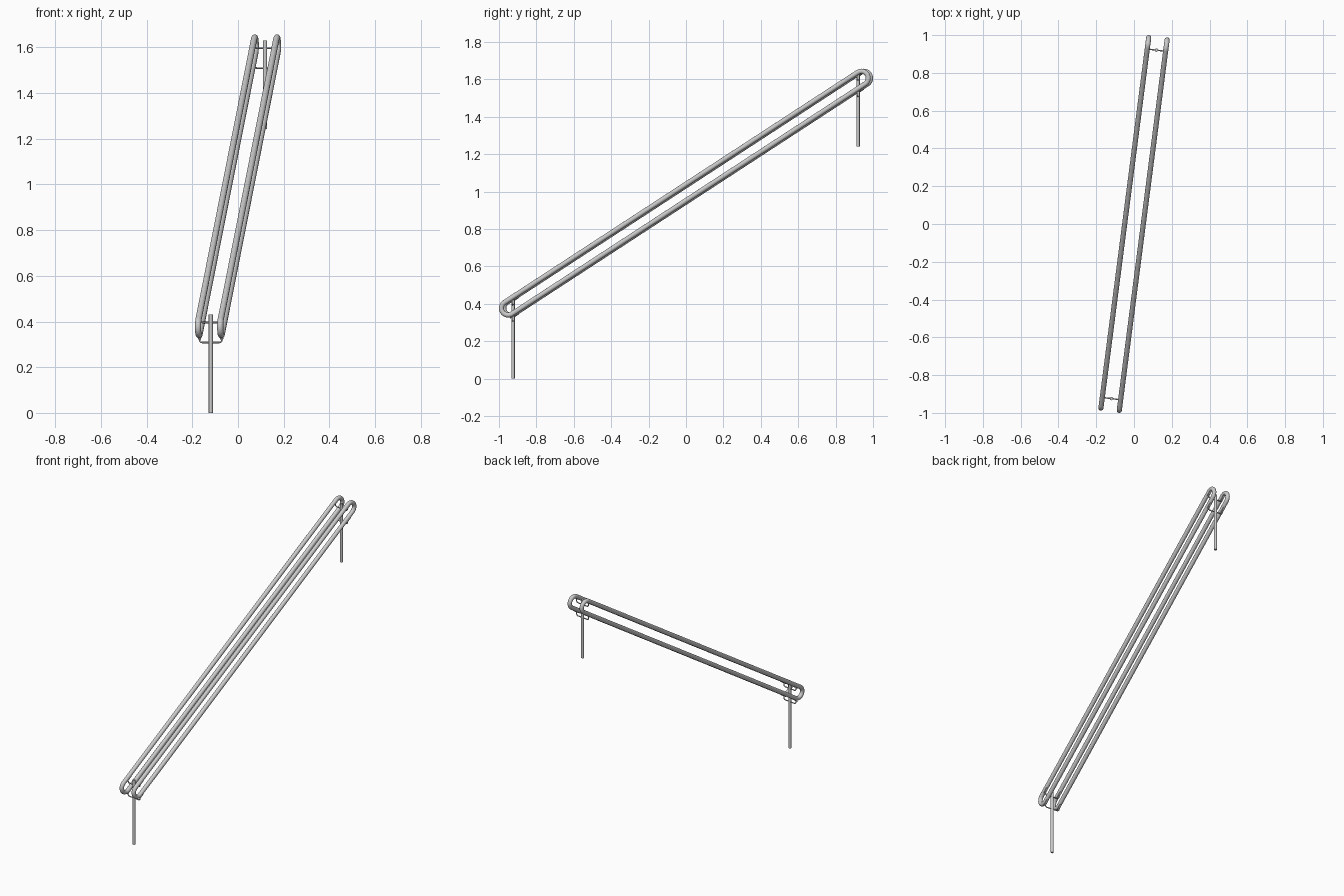
import bpy
from math import sin, cos, pi, atan2, radians
from mathutils import Vector, Matrix

if "Cube" in bpy.data.objects:
    bpy.data.objects.remove(bpy.data.objects["Cube"])

D = Vector((0.128, 0.9918, 0)).normalized()   # run direction in plan
P = Vector((D.y, -D.x, 0))                    # sideways, across the two rails
UP = Vector((0, 0, 1))
SLOPE, MID, GAP = 0.646, 0.992, 0.049         # rise per run, mid height, half rail spacing
ANG = atan2(SLOPE, 1)
ALONG = D * cos(ANG) + UP * sin(ANG)
NORM = UP * cos(ANG) - D * sin(ANG)
LOOP_R, TUBE_R, ROD_R = 0.0367, 0.0135, 0.0035


def at(s, side=0.0, dz=0.0):
    return D * s + P * side + UP * (MID + s * SLOPE + dz)


def tube(name, pts, radius, cyclic=False, res=6):
    cu = bpy.data.curves.new(name, 'CURVE')
    cu.dimensions = '3D'
    cu.bevel_depth = radius
    cu.bevel_resolution = res
    cu.use_fill_caps = True
    sp = cu.splines.new('POLY')
    sp.points.add(len(pts) - 1)
    for p, v in zip(sp.points, pts):
        p.co = (*v, 1)
    sp.use_cyclic_u = cyclic
    ob = bpy.data.objects.new(name, cu)
    bpy.context.collection.objects.link(ob)
    bpy.ops.object.select_all(action='DESELECT')
    ob.select_set(True)
    bpy.context.view_layer.objects.active = ob
    bpy.ops.object.convert(target='MESH')
    bpy.ops.object.shade_smooth_by_angle(angle=radians(40))
    return bpy.context.object


# Two sloping rails, each a closed loop with half-round ends
N = 16
for label, side in (("left", -GAP), ("right", GAP)):
    pts = []
    for end, start in ((1, -pi / 2), (-1, pi / 2)):
        c = at(0.952 * end, side)
        for i in range(N + 1):
            a = start + pi * i / N
            pts.append(c + (ALONG * cos(a) + NORM * sin(a)) * LOOP_R)
    tube(label + "_rail", pts, TUBE_R, True, 8)

# Posts with U brackets carrying the upper and lower tubes of each rail
OFF = LOOP_R / cos(ANG)
for label, s, foot in (("lower", -0.932, 0.0), ("upper", 0.928, 1.242)):
    top = at(s, 0, 0.04)
    tube(label + "_post", [Vector((top.x, top.y, foot)), top], 0.009)
    for level, dz in (("top", OFF), ("bottom", -OFF)):
        r, drop = 0.012, 0.038
        pts = [at(s, -GAP, dz - 0.006)]
        for sgn, a0 in ((-1, pi), (1, 1.5 * pi)):
            for i in range(7):
                a = a0 + pi / 2 * i / 6
                pts.append(at(s, sgn * (GAP - r) + r * cos(a),
                              dz - drop + r + r * sin(a)))
        pts.append(at(s, GAP, dz - 0.006))
        tube(f"{label}_{level}_bracket", pts, ROD_R, res=3)
        # Small saddle plates under the tubes
        for label2, side in (("left", -GAP), ("right", GAP)):
            bpy.ops.mesh.primitive_cube_add(size=1)
            ob = bpy.context.object
            ob.name = f"{label}_{level}_{label2}_saddle"
            rot = Matrix((P, ALONG, NORM)).transposed().to_4x4()
            loc = at(s, side, dz) - NORM * (TUBE_R + 0.0005)
            ob.matrix_world = (Matrix.Translation(loc) @ rot
                               @ Matrix.Diagonal((0.014, 0.04, 0.003, 1)))
